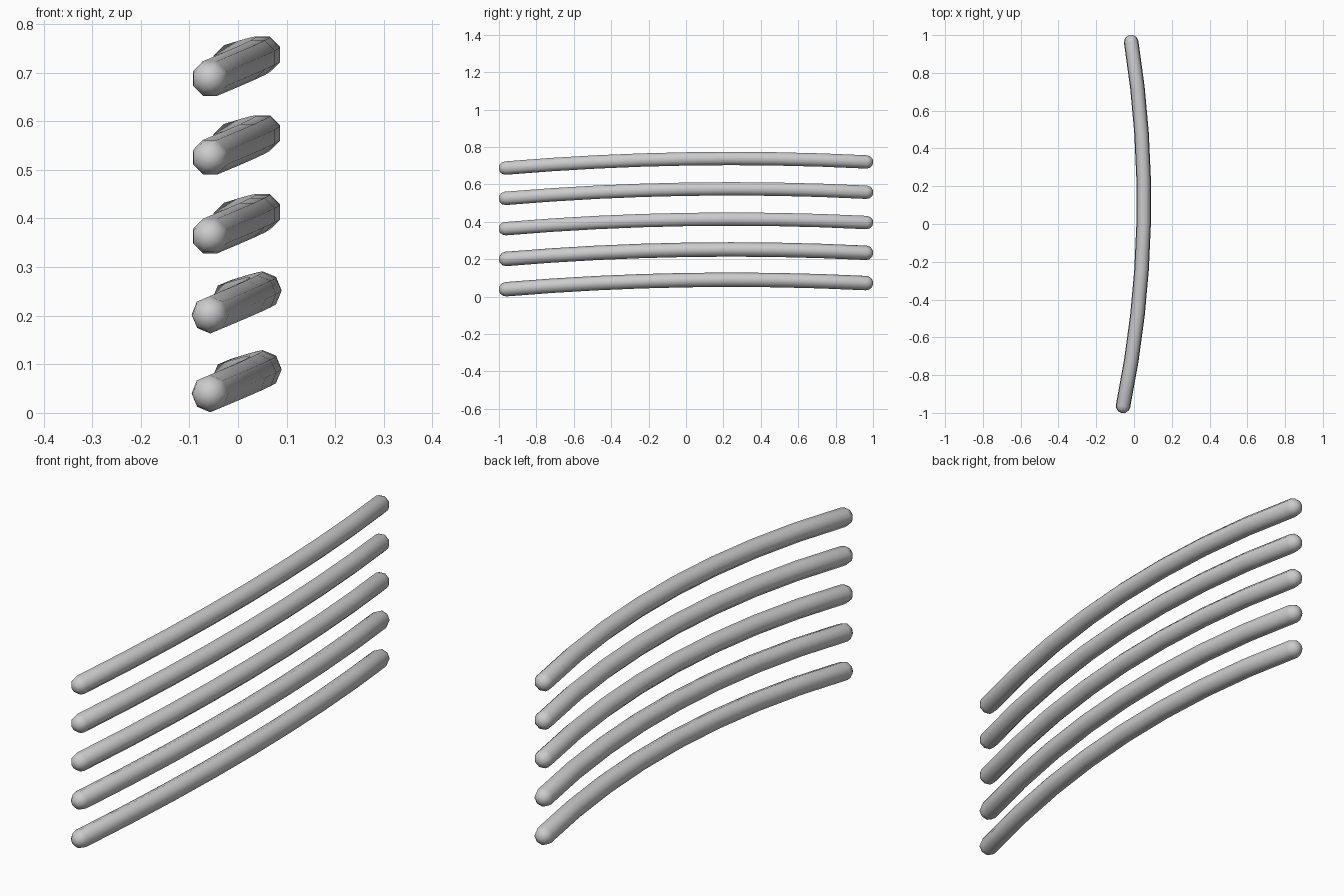
import bpy, bmesh, math
from mathutils import Vector

if "Cube" in bpy.data.objects:
    bpy.data.objects.remove(bpy.data.objects["Cube"])

R = 0.0385          # bar radius
END = 0.963         # y of the cap centres
SIDES = 8
SEGS = 8
PITCH = 0.162       # vertical spacing of bars


def path(y):
    # gentle bow to the right and upward
    return Vector((0.051 + 0.0223 * y - 0.094 * y * y, y,
                   0.0885 + 0.017 * y - 0.035 * y * y))


def tangent(y):
    return Vector((0.0223 - 0.188 * y, 1, 0.017 - 0.07 * y)).normalized()


def bar(name, height, roll):
    bm = bmesh.new()
    rings = []

    def ring(y, shift, r):
        t = tangent(y)
        side = t.cross(Vector((0, 0, 1))).normalized()
        up = side.cross(t)
        c = path(y) + t * shift
        rings.append([bm.verts.new(c + r * (side * math.cos(a) + up * math.sin(a)))
                      for a in (roll + math.tau * i / SIDES for i in range(SIDES))])

    # rounded front cap, shaft, rounded back cap
    angles = (math.radians(60), math.radians(30))
    for a in angles:
        ring(-END, -R * math.sin(a), R * math.cos(a))
    for i in range(SEGS + 1):
        ring(-END + 2 * END * i / SEGS, 0, R)
    for a in reversed(angles):
        ring(END, R * math.sin(a), R * math.cos(a))
    for a, b in zip(rings, rings[1:]):
        for i in range(SIDES):
            j = (i + 1) % SIDES
            bm.faces.new((a[i], a[j], b[j], b[i]))
    # pole tips
    for y, sign, loop in ((-END, -1, rings[0]), (END, 1, rings[-1])):
        tip = bm.verts.new(path(y) + tangent(y) * R * sign)
        for i in range(SIDES):
            bm.faces.new((loop[i], loop[(i + 1) % SIDES], tip))
    bmesh.ops.recalc_face_normals(bm, faces=bm.faces)
    for f in bm.faces:
        f.smooth = True
    mesh = bpy.data.meshes.new(name)
    bm.to_mesh(mesh)
    bm.free()
    obj = bpy.data.objects.new(name, mesh)
    obj.location.z = height
    bpy.context.collection.objects.link(obj)


# stack of five curved bars
for k in range(5):
    bar(f"curved_bar_{k + 1}", k * PITCH, 0 if k < 2 else math.pi / SIDES)
